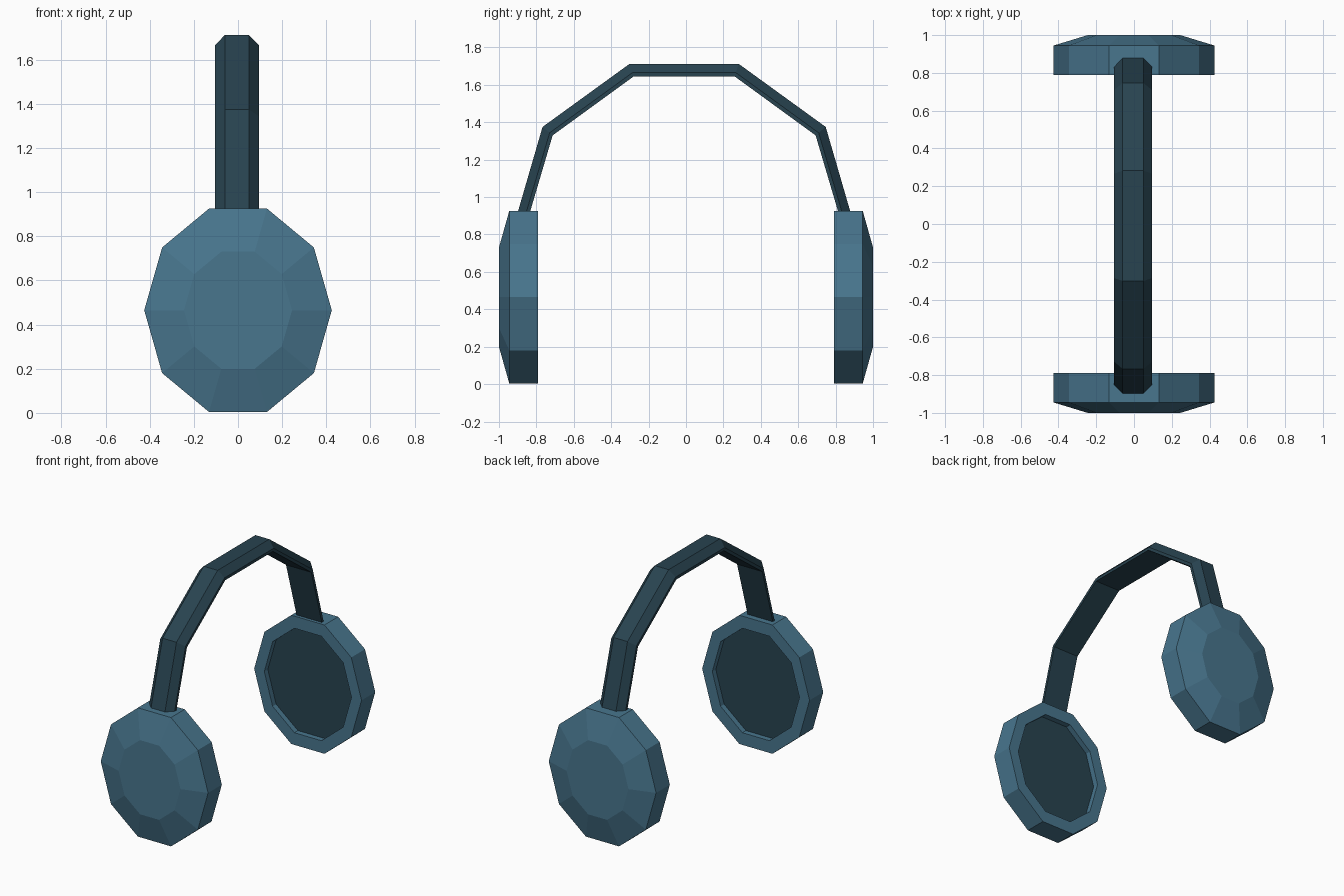
import bpy, bmesh, math
from mathutils import Vector

if "Cube" in bpy.data.objects:
    bpy.data.objects.remove(bpy.data.objects["Cube"])


def material(name, rgb):
    m = bpy.data.materials.new(name)
    m.diffuse_color = (*rgb, 1)
    m.use_nodes = True
    m.node_tree.nodes["Principled BSDF"].inputs["Base Color"].default_value = m.diffuse_color
    return m


BLUE = material("steel blue", (0.065, 0.180, 0.270))
DARK = material("dark teal", (0.021, 0.056, 0.080))


def finish(name, bm, mats):
    bmesh.ops.recalc_face_normals(bm, faces=bm.faces)
    me = bpy.data.meshes.new(name)
    bm.to_mesh(me)
    bm.free()
    for m in mats:
        me.materials.append(m)
    ob = bpy.data.objects.new(name, me)
    bpy.context.collection.objects.link(ob)
    return ob


def loft(bm, rings):
    # Skin closed rings of points, capping both ends
    rings = [[bm.verts.new(p) for p in r] for r in rings]
    n = len(rings[0])
    for a, b in zip(rings, rings[1:]):
        for i in range(n):
            j = (i + 1) % n
            bm.faces.new((a[i], a[j], b[j], b[i]))
    return bm.faces.new(rings[0]), bm.faces.new(rings[-1])


def decagon(rx, rz, y):
    return [(rx * math.cos(k * math.pi / 5), y, 0.465 + rz * math.sin(k * math.pi / 5))
            for k in range(10)]


# Ear cups: domed outside, recessed dark pad inside
def ear_cup(name, side):
    bm = bmesh.new()
    profile = [(0.245, 0.279, 1.0), (0.425, 0.4845, 0.945), (0.425, 0.4845, 0.79),
               (0.345, 0.393, 0.79), (0.345, 0.393, 0.83)]
    _, pad = loft(bm, [decagon(rx, rz, side * y) for rx, rz, y in profile])
    pad.material_index = 1
    return finish(name, bm, [BLUE, DARK])


ear_cup("front_ear_cup", -1)
ear_cup("back_ear_cup", 1)

# Headband: chamfered strip swept over a faceted arch (outer and inner outlines)
outer_half = [(0.895, 0.90), (0.757, 1.375), (0.292, 1.712)]
inner_half = [(0.83, 0.90), (0.703, 1.33), (0.27, 1.645)]


def full(half):
    right = [Vector((0, y, z)) for y, z in half]
    left = [Vector((0, -y, z)) for y, z in reversed(half)]
    return right + left


section = [(-0.1, 0), (0.1, 0), (0.1, 0.3), (0.055, 1), (-0.055, 1), (-0.1, 0.3)]
bm = bmesh.new()
rings = []
for o, i in zip(full(outer_half), full(inner_half)):
    rings.append([i.lerp(o, t) + Vector((x - 0.005, -0.01, 0)) for x, t in section])
loft(bm, rings)
finish("headband", bm, [DARK])
